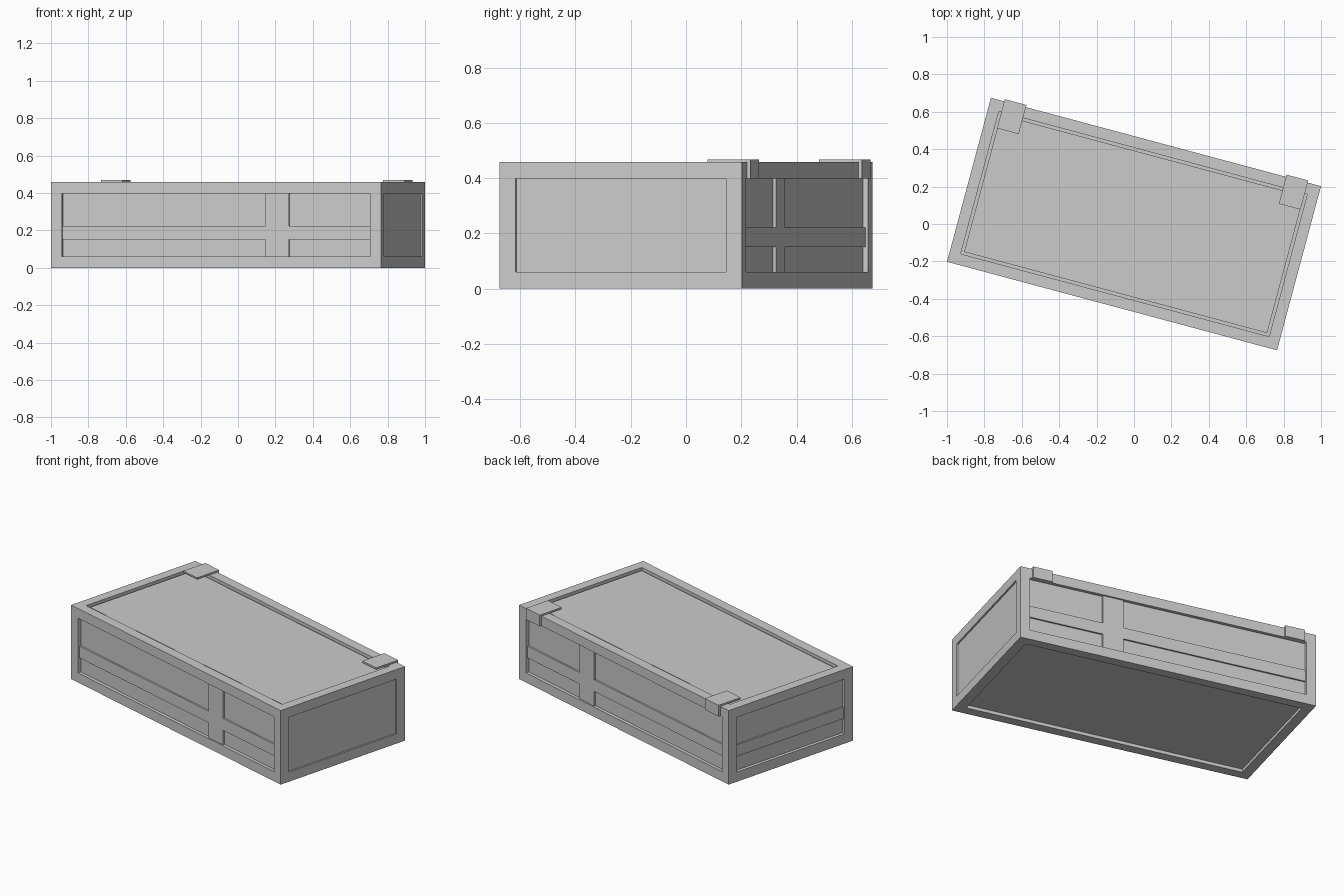
import bpy, bmesh
from math import radians
from mathutils import Matrix, Vector

if "Cube" in bpy.data.objects:
    bpy.data.objects.remove(bpy.data.objects["Cube"])

L, W, H = 1.827, 0.908, 0.458      # body size
X, Y = L / 2, W / 2
T = 0.06                           # frame width
DEEP, STEP = 0.02, 0.01            # panel recess, bar recess
TURN = Matrix.Rotation(radians(-15), 4, 'Z')


def finish(name, bm):
    """Turn the part with the whole crate and link it."""
    bm.transform(TURN)
    bmesh.ops.recalc_face_normals(bm, faces=bm.faces)
    me = bpy.data.meshes.new(name)
    bm.to_mesh(me)
    bm.free()
    ob = bpy.data.objects.new(name, me)
    bpy.context.collection.objects.link(ob)
    return ob


def add_box(bm, lo, hi):
    lo, hi = Vector(lo), Vector(hi)
    size = hi - lo
    m = Matrix.Translation((lo + hi) / 2) @ Matrix.Diagonal((*size, 1))
    bmesh.ops.create_cube(bm, size=1, matrix=m)


def boxes(name, *spans):
    bm = bmesh.new()
    for lo, hi in spans:
        add_box(bm, lo, hi)
    return finish(name, bm)


# Crate body: every face gets a frame border and a recessed panel
bm = bmesh.new()
add_box(bm, (-X, -Y, 0), (X, Y, H))
bm.normal_update()
for f in list(bm.faces):
    n = f.normal.copy()
    depth = STEP if n.x > 0.5 else DEEP
    bmesh.ops.inset_region(bm, faces=[f], thickness=T, use_even_offset=True)
    walls = bmesh.ops.extrude_discrete_faces(bm, faces=[f])
    bmesh.ops.translate(bm, verts=walls['faces'][0].verts, vec=-n * depth)
finish("crate_body", bm)

# Lid panel sitting in the top recess with a narrow groove around it
g = T + 0.015
boxes("lid_panel", ((-X + g, -Y + g, H - 0.03), (X - g, Y - g, H - STEP)))

# Rails and stiles on the long sides
Z0, Z1 = 0.15, 0.222
S0, S1 = 0.271, 0.4
for side, name in ((-1, "front"), (1, "back")):
    a, b = sorted((side * (Y - 0.03), side * (Y - STEP)))
    boxes(name + "_rail", ((-X + T, a, Z0), (X - T, b, Z1)))
    boxes(name + "_stile", ((S0, a, T), (S1, b, Z0)), ((S0, a, Z1), (S1, b, H - T)))

# Rail on the left end
boxes("left_rail", ((-X + STEP, -Y + T, Z0), (-X + 0.03, Y - T, Z1)))

# Hinges folded over the back top edge
for side, name in ((-1, "left"), (1, "right")):
    a, b = sorted((side * 0.72, side * 0.84))
    bm = bmesh.new()
    prof = [(0.305, H), (0.305, H + 0.01), (Y + 0.012, H + 0.01),
            (Y + 0.012, H - T), (Y, H - T), (Y, H)]
    face = bm.faces.new([bm.verts.new((a, y, z)) for y, z in prof])
    ext = bmesh.ops.extrude_face_region(bm, geom=[face])
    bmesh.ops.translate(bm, vec=(b - a, 0, 0),
                        verts=[v for v in ext['geom'] if isinstance(v, bmesh.types.BMVert)])
    finish(name + "_hinge", bm)
